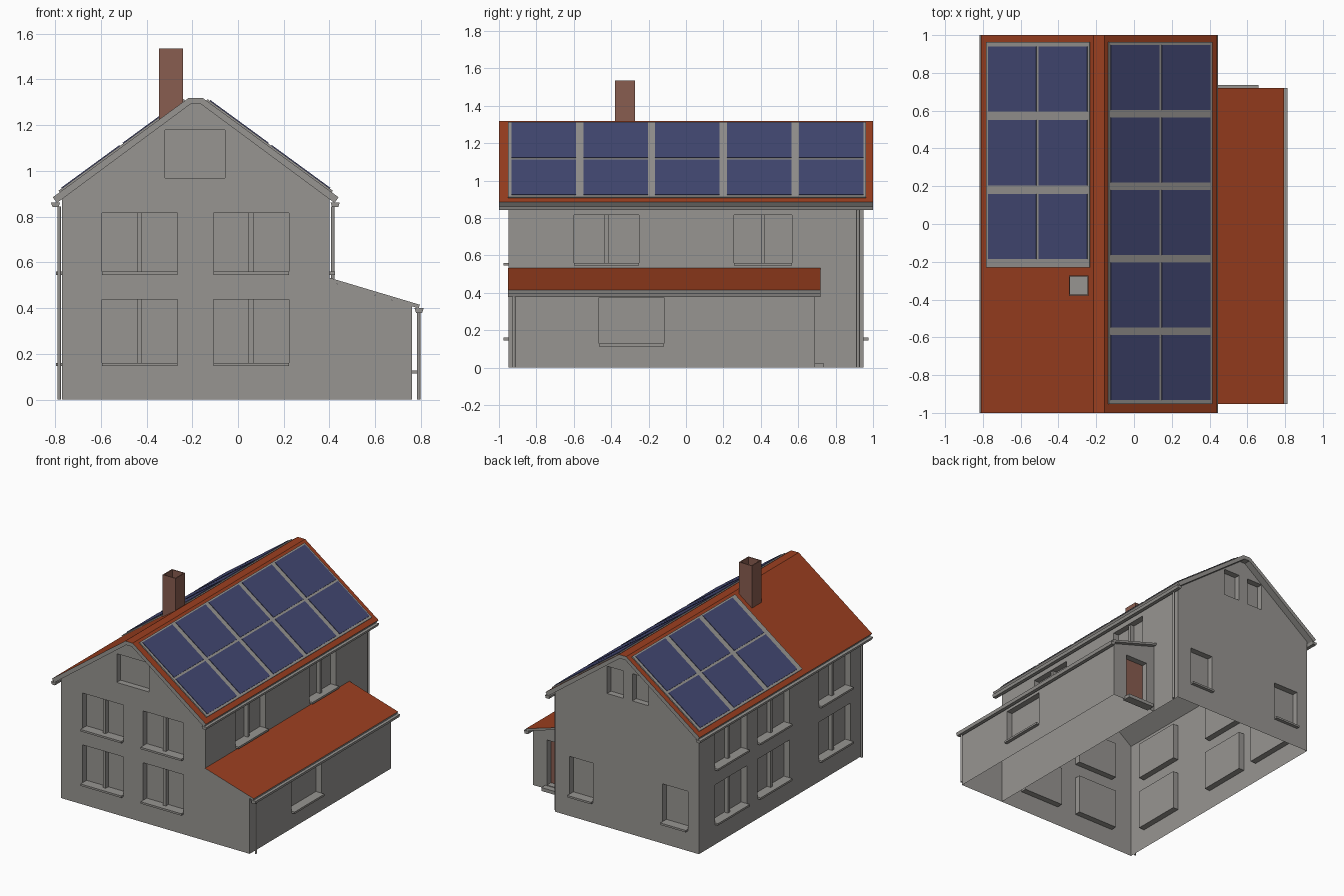
import bpy, bmesh, math
from mathutils import Vector

if "Cube" in bpy.data.objects:
    bpy.data.objects.remove(bpy.data.objects["Cube"])


def material(name, rgb):
    m = bpy.data.materials.new(name)
    m.diffuse_color = (*rgb, 1)
    m.use_nodes = True
    m.node_tree.nodes["Principled BSDF"].inputs["Base Color"].default_value = m.diffuse_color
    return m


GREY = material("plaster_grey", (0.31, 0.30, 0.285))
ORANGE = material("roof_tile_orange", (0.33, 0.05, 0.014))
BLUE = material("solar_cell_blue", (0.056, 0.065, 0.17))
BROWN = material("brick_brown", (0.25, 0.11, 0.08))


def finish(name, bm, *mats):
    me = bpy.data.meshes.new(name)
    bm.to_mesh(me)
    bm.free()
    ob = bpy.data.objects.new(name, me)
    for m in mats:
        me.materials.append(m)
    bpy.context.collection.objects.link(ob)
    return ob


def add_prism(bm, profile, y0, y1):
    """Extrude an xz profile along y."""
    a = [bm.verts.new((x, y0, z)) for x, z in profile]
    b = [bm.verts.new((x, y1, z)) for x, z in profile]
    n = len(a)
    faces = [bm.faces.new(a), bm.faces.new(b[::-1])]
    faces += [bm.faces.new((a[i], b[i], b[(i + 1) % n], a[(i + 1) % n])) for i in range(n)]
    bmesh.ops.recalc_face_normals(bm, faces=faces)


def add_box(bm, p, q):
    (x0, x1), (y0, y1), (z0, z1) = [sorted(c) for c in zip(p, q)]
    add_prism(bm, [(x0, z0), (x1, z0), (x1, z1), (x0, z1)], y0, y1)


def prism(name, profile, y0, y1, *mats):
    bm = bmesh.new()
    add_prism(bm, profile, y0, y1)
    if len(mats) > 1:                       # second colour on upward faces
        for f in bm.faces:
            f.material_index = int(f.normal.z > 0.3)
    return finish(name, bm, *mats)


DEPTH = 0.045


def wall(name, P, outline, openings):
    """Single-skin wall with recessed openings. P(u, v, d): d runs inward.
    Opening = (u0, u1, v0, v1, kind); kind: 'double', 'sill', 'plain', 'door'."""
    bm = bmesh.new()
    outward = (P(0, 0, 0) - P(0, 0, 1)).normalized()
    loops = [outline] + [[(a, c), (b, c), (b, d), (a, d)] for a, b, c, d, _ in openings]
    edges, rings = [], []
    for lp in loops:
        vs = [bm.verts.new(P(u, v, 0)) for u, v in lp]
        edges += [bm.edges.new((vs[i], vs[(i + 1) % len(vs)])) for i in range(len(vs))]
        rings.append(vs)
    bmesh.ops.triangle_fill(bm, edges=edges, use_beauty=True, normal=outward)
    bm.normal_update()
    for f in bm.faces:
        if f.normal.dot(outward) < 0:
            f.normal_flip()
    for ring, (a, b, c, d, kind) in zip(rings[1:], openings):
        # reveals and pane
        back = [bm.verts.new(P(u, v, DEPTH)) for u, v in ((a, c), (b, c), (b, d), (a, d))]
        mid = sum((v.co for v in ring), Vector()) / 4
        new = [bm.faces.new((ring[i], ring[(i + 1) % 4], back[(i + 1) % 4], back[i])) for i in range(4)]
        pane = bm.faces.new(back)
        pane.material_index = int(kind == 'door')
        for f in new + [pane]:
            f.normal_update()
            want = outward if f is pane else mid - f.calc_center_median()
            if f.normal.dot(want) < 0:
                f.normal_flip()
        # mullion and sill
        m = (a + b) / 2
        if kind == 'double':
            add_box(bm, P(m - 0.011, c, 0.015), P(m + 0.011, d, DEPTH))
        if kind in ('double', 'sill'):
            add_box(bm, P(a, c - 0.004, -0.025), P(b, c + 0.01, DEPTH))
    return finish(name, bm, GREY, BROWN)


# ---- main house walls
L, R, F, B, MID = -0.77, 0.40, -0.95, 0.95, -0.185
LOW, UP = (0.15, 0.437), (0.55, 0.817)
gable = [(L, 0), (R, 0), (R, 0.878), (MID + 0.02, 1.297), (MID - 0.02, 1.297), (L, 0.878)]
front_wins = [(u, u + 0.33, *v, 'double') for u in (-0.595, -0.107) for v in (LOW, UP)]
wall("front_wall", lambda u, v, d: Vector((u, F + d, v)), gable,
     front_wins + [(-0.319, -0.057, 0.969, 1.18, 'plain')])
wall("back_wall", lambda u, v, d: Vector((u, B - d, v)), gable,
     [(-0.68, -0.475, *LOW, 'sill'), (0.09, 0.28, *LOW, 'sill'),
      (-0.36, -0.23, 0.98, 1.18, 'plain'), (-0.156, -0.025, 0.98, 1.18, 'plain')])
side = [(F, 0), (B, 0), (B, 0.878), (F, 0.878)]
wall("left_wall", lambda u, v, d: Vector((L + d, u, v)), side,
     [(u, u + 0.37, *v, 'double') for u in (-0.81, -0.10, 0.395) for v in (LOW, UP)])
wall("right_wall", lambda u, v, d: Vector((R - d, u, v)), side,
     [(-0.60, -0.25, *UP, 'double'), (0.257, 0.567, *UP, 'double')])

# ---- lean-to
LX, LB = 0.76, 0.69
shed = [(R, 0), (LX, 0), (LX, 0.408), (R, 0.517)]
wall("lean_to_front", lambda u, v, d: Vector((u, F + d, v)), shed, [])
wall("lean_to_back", lambda u, v, d: Vector((u, LB - d, v)), shed,
     [(0.465, 0.645, 0.03, 0.36, 'door')])
wall("lean_to_side", lambda u, v, d: Vector((LX - d, u, v)),
     [(F, 0), (LB, 0), (LB, 0.408), (F, 0.408)], [(-0.465, -0.118, 0.118, 0.374, 'sill')])
prism("lean_to_roof", [(R, 0.517), (0.79, 0.399), (0.795, 0.415), (R, 0.533)], F - 0.003, 0.72, GREY, ORANGE)
prism("door_step", [(0.44, 0), (0.66, 0), (0.66, 0.025), (0.44, 0.025)], LB - 0.02, 0.735, GREY)

# ---- main roof slab, orange on top
SLOPE = 0.731
half = [(0.03, 1.32), (0.625, 0.885), (0.607, 0.86), (0.022, 1.293)]
right_half = [(MID + x, z) for x, z in half]
left_half = [(MID - x, z) for x, z in half]
prism("main_roof", right_half + left_half[::-1], -1, 1, GREY, ORANGE)

# ---- solar arrays lying on the slopes
nx, nz = SLOPE / math.hypot(1, SLOPE), 1 / math.hypot(1, SLOPE)


def plate(bm, s, r0, r1, y0, y1, low, high):
    """Plate on slope s between distances r0, r1 from the ridge line."""
    pts = [(r, h) for r, h in ((r0, low), (r1, low), (r1, high), (r0, high))]
    add_prism(bm, [(MID + s * (r + nx * h), 1.32 - SLOPE * (r - 0.03) + nz * h) for r, h in pts], y0, y1)


for label, s, rows in (("right", 1, 5), ("left", -1, 3)):
    pitch, top = 0.384 if s > 0 else 0.39, 0.948 if s > 0 else 0.94
    frame, cells = bmesh.new(), bmesh.new()
    plate(frame, s, 0.047, 0.595, -0.952 if s > 0 else -0.23, 0.963, -0.002, 0.008)
    for i in range(rows):
        for r in (0.057, 0.326):
            plate(cells, s, r, r + 0.256, top - i * pitch - 0.345, top - i * pitch, 0.006, 0.012)
    finish(label + "_solar_frame", frame, GREY)
    finish(label + "_solar_cells", cells, BLUE)

# ---- hollow chimney
bm = bmesh.new()
add_box(bm, (-0.345, -0.38, 1.1), (-0.24, -0.272, 1.535))
bm.normal_update()
cap = max(bm.faces, key=lambda f: f.calc_center_median().z)
bmesh.ops.inset_region(bm, faces=[cap], thickness=0.01)
hole = bmesh.ops.extrude_face_region(bm, geom=[cap])
floor = [g for g in hole["geom"] if isinstance(g, bmesh.types.BMFace)][0]
bmesh.ops.translate(bm, verts=floor.verts[:], vec=(0, 0, -0.12))
if cap.is_valid:
    bmesh.ops.delete(bm, geom=[cap], context='FACES_ONLY')
for f in bm.faces:
    c = f.calc_center_median()
    if abs(c.x + 0.2925) < 0.045 and abs(c.y + 0.326) < 0.046 and c.z > 1.3:
        f.material_index = 1
finish("chimney", bm, BROWN, GREY)

# ---- gutters and downpipes


def gutter(name, x0, x1, z0, z1, y0, y1):
    prism(name, [(x0, z1), (x0 + 0.007, z0), (x1 - 0.007, z0), (x1, z1)], y0, y1, GREY)


def downpipe(name, x, y, height):
    bm = bmesh.new()
    bmesh.ops.create_cone(bm, cap_ends=True, segments=12, radius1=0.008, radius2=0.008, depth=height)
    bmesh.ops.translate(bm, verts=bm.verts[:], vec=(x, y, height / 2))
    ob = finish(name, bm, GREY)
    for p in ob.data.polygons:
        p.use_smooth = abs(p.normal.z) < 0.5


gutter("left_gutter", -0.818, -0.778, 0.842, 0.862, -1, 1)
gutter("right_gutter", 0.405, 0.445, 0.842, 0.862, -1, 1)
gutter("lean_to_gutter", 0.772, 0.812, 0.378, 0.4, F - 0.003, 0.72)
downpipe("left_downpipe", -0.782, -0.92, 0.845)
downpipe("right_downpipe", 0.415, 0.92, 0.845)
downpipe("lean_to_downpipe", 0.79, -0.92, 0.38)
